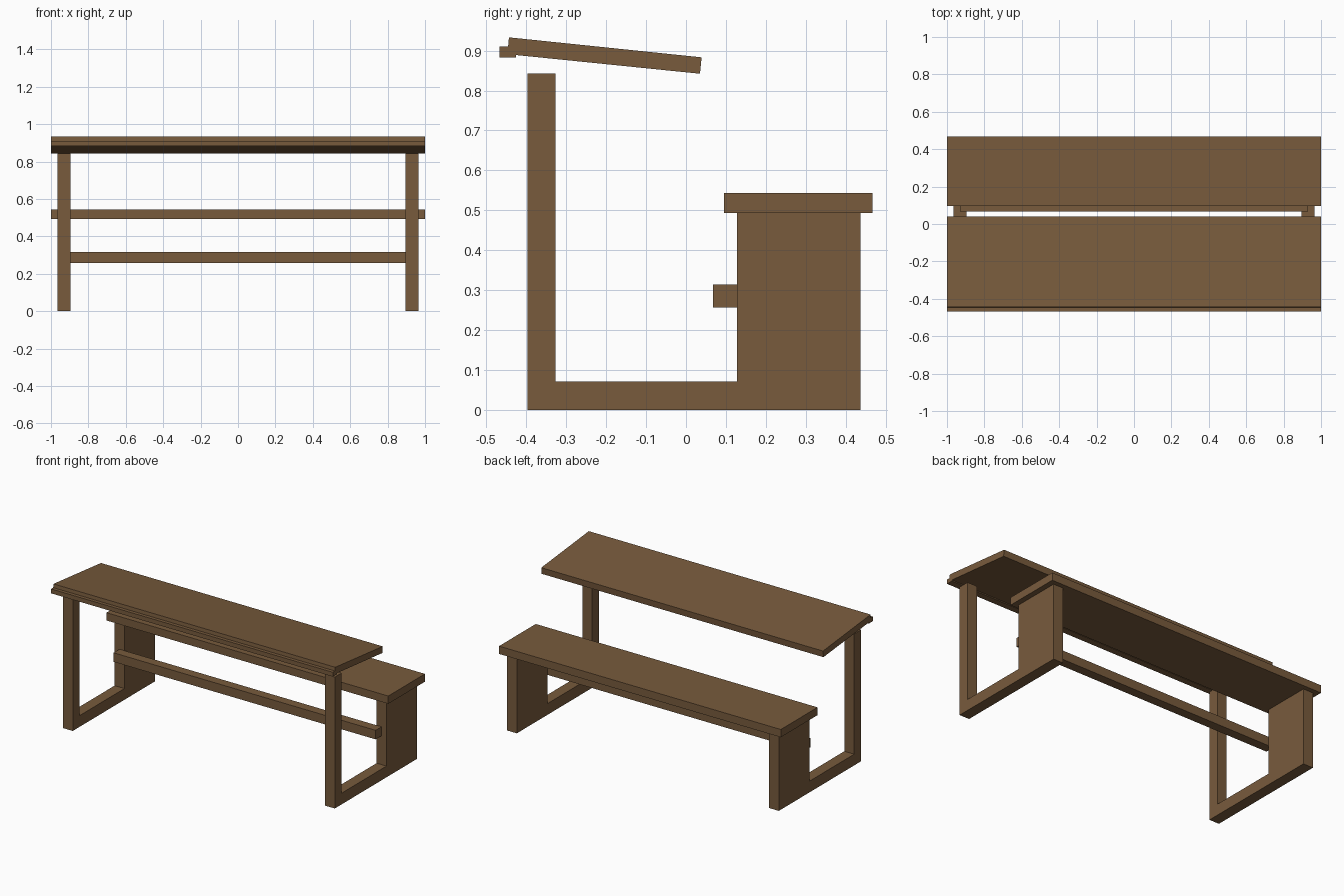
import bpy
import bmesh

cube = bpy.data.objects.get("Cube")
if cube:
    bpy.data.objects.remove(cube, do_unlink=True)

# Single wood colour
wood = bpy.data.materials.new("brown_wood")
wood.use_nodes = True
colour = (0.188, 0.104, 0.046, 1)
wood.diffuse_color = colour
wood.node_tree.nodes["Principled BSDF"].inputs["Base Color"].default_value = colour


def extrude_profile(name, profile, x0, x1):
    """Extrude a (y, z) outline along x."""
    bm = bmesh.new()
    face = bm.faces.new([bm.verts.new((x0, y, z)) for y, z in profile])
    result = bmesh.ops.extrude_face_region(bm, geom=[face])
    verts = [v for v in result["geom"] if isinstance(v, bmesh.types.BMVert)]
    bmesh.ops.translate(bm, verts=verts, vec=(x1 - x0, 0, 0))
    bmesh.ops.recalc_face_normals(bm, faces=bm.faces)
    mesh = bpy.data.meshes.new(name)
    bm.to_mesh(mesh)
    bm.free()
    mesh.materials.append(wood)
    obj = bpy.data.objects.new(name, mesh)
    bpy.context.scene.collection.objects.link(obj)
    return obj


def plank(name, half_length, y0, y1, z0, z1):
    outline = [(y0, z0), (y1, z0), (y1, z1), (y0, z1)]
    return extrude_profile(name, outline, -half_length, half_length)


# Side frames: front post, floor runner and broad bench support in one outline
side = [(-0.397, 0), (0.437, 0), (0.437, 0.493), (0.127, 0.493),
        (0.127, 0.072), (-0.327, 0.072), (-0.327, 0.843), (-0.397, 0.843)]
for name, x0, x1 in (("left_side_frame", 0.895, 0.965),
                     ("right_side_frame", -0.965, -0.895)):
    extrude_profile(name, side, x0, x1)

# Bench seat and the rail joining the supports
plank("bench_seat", 1.0, 0.095, 0.467, 0.493, 0.543)
plank("cross_rail", 0.93, 0.067, 0.127, 0.257, 0.315)

# Sloping desk top with a ledge along its front edge
desk = [(-0.447, 0.891), (0.035, 0.842), (0.039, 0.883), (-0.443, 0.933)]
extrude_profile("desk_top", desk, -1.0, 1.0)
plank("desk_ledge", 1.0, -0.467, -0.425, 0.882, 0.91)
